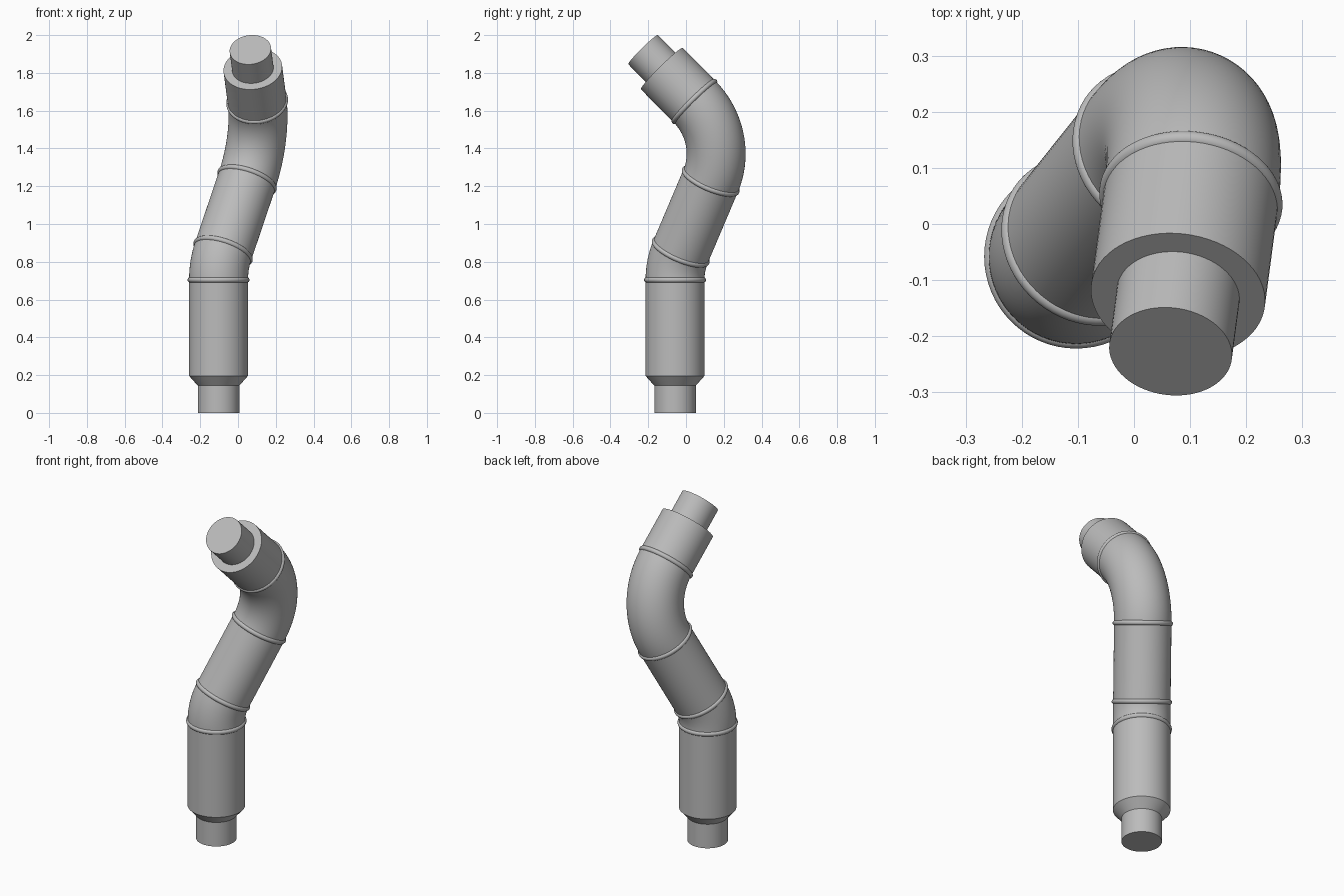
import bpy, bmesh
from math import radians, sin, cos, pi
from mathutils import Vector, Matrix

cube = bpy.data.objects.get("Cube")
if cube:
    bpy.data.objects.remove(cube, do_unlink=True)

PIPE, NECK, SIDES = 0.156, 0.11, 64

grey = bpy.data.materials.new("metal_grey")
grey.use_nodes = True
COLOUR = (0.5, 0.5, 0.5, 1)
grey.diffuse_color = COLOUR
grey.node_tree.nodes["Principled BSDF"].inputs["Base Color"].default_value = COLOUR


def finish(name, bm):
    bmesh.ops.remove_doubles(bm, verts=bm.verts, dist=1e-5)
    bmesh.ops.recalc_face_normals(bm, faces=bm.faces)
    mesh = bpy.data.meshes.new(name)
    bm.to_mesh(mesh)
    bm.free()
    mesh.materials.append(grey)
    obj = bpy.data.objects.new(name, mesh)
    bpy.context.collection.objects.link(obj)
    bpy.ops.object.select_all(action="DESELECT")
    obj.select_set(True)
    bpy.context.view_layer.objects.active = obj
    bpy.ops.object.shade_smooth_by_angle(angle=radians(30))
    return obj


def lathe(name, profile, origin, direction):
    """Turn (radius, height) points around an axis through origin."""
    bm = bmesh.new()
    verts = [bm.verts.new((r, 0, h)) for r, h in profile]
    edges = [bm.edges.new(pair) for pair in zip(verts, verts[1:])]
    bmesh.ops.spin(bm, geom=verts + edges, cent=(0, 0, 0), axis=(0, 0, 1),
                   angle=2 * pi, steps=SIDES)
    turn = Vector((0, 0, 1)).rotation_difference(direction).to_matrix().to_4x4()
    bm.transform(Matrix.Translation(origin) @ turn)
    return finish(name, bm)


def bead(name, origin, direction):
    """Rounded joint ring around the pipe."""
    arc = [radians(a) for a in range(-90, 91, 15)]
    profile = [(PIPE - 0.006 + 0.014 * cos(a), 0.014 * sin(a)) for a in arc]
    return lathe(name, profile, origin, direction)


def elbow(name, start, d1, d2, radius, steps):
    """Sweep the pipe circle from direction d1 to d2; return the end point."""
    axis = d1.cross(d2).normalized()
    centre = start + axis.cross(d1) * radius
    angle = d1.angle(d2)
    bm = bmesh.new()
    place = Matrix.Translation(start) @ d1.to_track_quat("Z", "Y").to_matrix().to_4x4()
    bmesh.ops.create_circle(bm, segments=SIDES, radius=PIPE, matrix=place)
    bmesh.ops.spin(bm, geom=bm.verts[:] + bm.edges[:], cent=centre, axis=axis,
                   angle=angle, steps=steps)
    finish(name, bm)
    return centre + Matrix.Rotation(angle, 3, axis) @ (start - centre)


# Directions of the three straight runs
up = Vector((0, 0, 1))
slant = Vector((0.297, 0.373, 0.879)).normalized()
outlet = Vector((-0.093, -0.70, 0.707)).normalized()

# Upright lower pipe with tapered neck
foot = Vector((-0.103, -0.058, 0))
joint_1 = foot + up * 0.704
lathe("lower_pipe", [(0, 0), (NECK, 0), (NECK, 0.144), (PIPE, 0.196), (PIPE, 0.704)],
      foot, up)

# Lower elbow, slanted pipe, upper elbow
joint_2 = elbow("lower_elbow", joint_1, up, slant, 0.315, 16)
joint_3 = joint_2 + slant * 0.427
lathe("middle_pipe", [(PIPE, 0), (PIPE, 0.427)], joint_2, slant)
joint_4 = elbow("upper_elbow", joint_3, slant, outlet, 0.373, 32)

# Outlet pipe stepping down to a narrow end
lathe("outlet_pipe", [(PIPE, 0), (PIPE, 0.246), (NECK, 0.246), (NECK, 0.388), (0, 0.388)],
      joint_4, outlet)

# Joint rings
for i, (point, axis) in enumerate([(joint_1, up), (joint_2, slant),
                                   (joint_3, slant), (joint_4, outlet)], 1):
    bead(f"joint_ring_{i}", point, axis)
